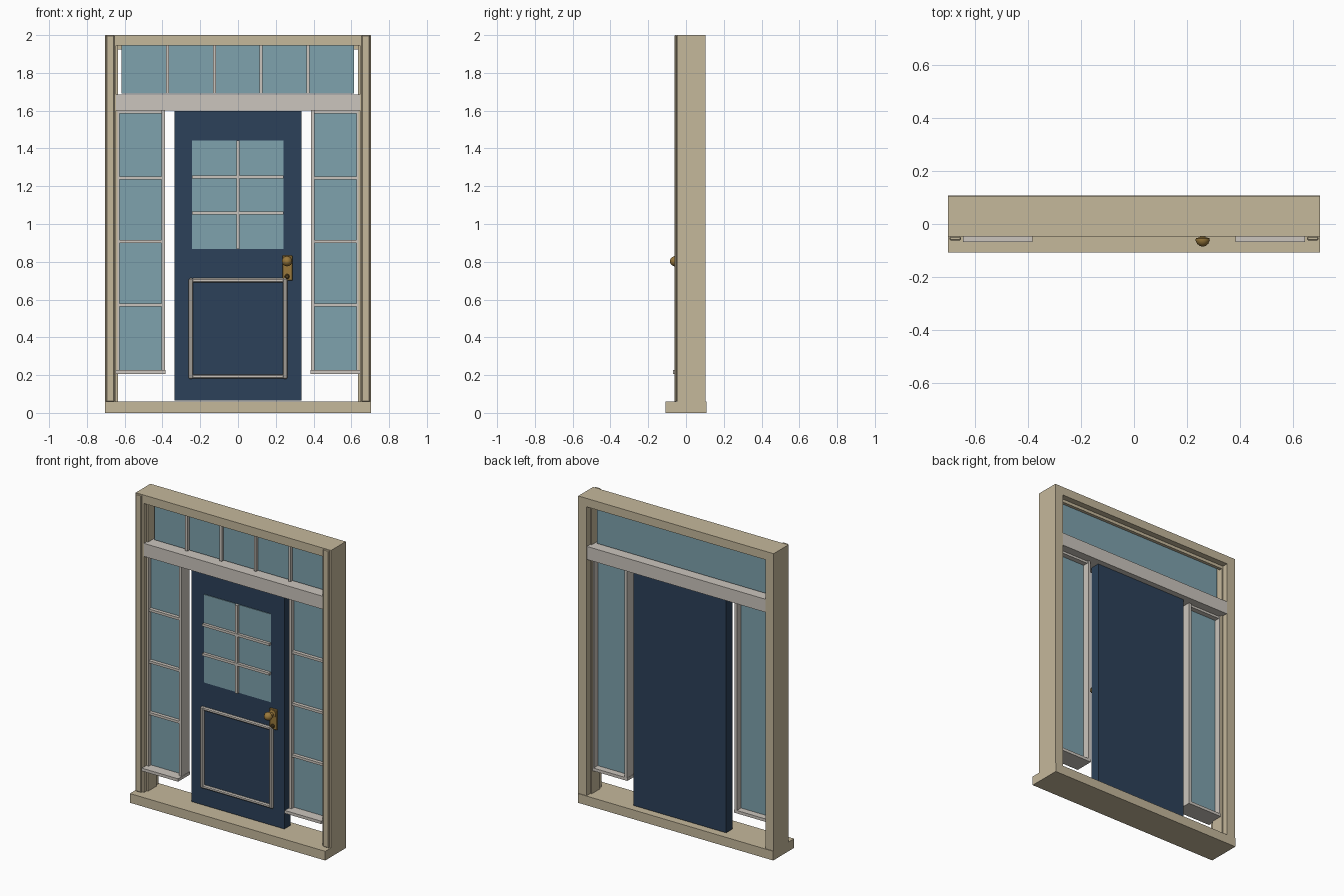
import bpy, math

cube = bpy.data.objects.get("Cube")
if cube:
    bpy.data.objects.remove(cube)


def material(name, rgb):
    m = bpy.data.materials.new(name)
    m.use_nodes = True
    color = (*rgb, 1)
    m.diffuse_color = color
    m.node_tree.nodes["Principled BSDF"].inputs["Base Color"].default_value = color
    return m


TAN = material("tan frame", (0.56, 0.48, 0.33))
PALE = material("pale trim", (0.60, 0.56, 0.51))
GLASS = material("blue glass", (0.21, 0.36, 0.42))
BLUE = material("navy door", (0.025, 0.053, 0.10))
GOLD = material("brass", (0.32, 0.19, 0.045))
DARK = material("dark brass", (0.08, 0.05, 0.015))


def box(name, x, y, z, mat, bevel=0):
    """Box spanning the (min, max) pairs x, y and z."""
    spans = (x, y, z)
    bpy.ops.mesh.primitive_cube_add(size=1, location=[(a + b) / 2 for a, b in spans])
    ob = bpy.context.object
    ob.name = name
    ob.scale = [abs(b - a) for a, b in spans]
    bpy.ops.object.transform_apply(location=False, rotation=False, scale=True)
    ob.data.materials.append(mat)
    if bevel:
        mod = ob.modifiers.new("Bevel", "BEVEL")
        mod.width, mod.segments = bevel, 1
    return ob


def pair(name, x, y, z, mat, bevel=0):
    """The same box on both sides."""
    box("left_" + name, x, y, z, mat, bevel)
    box("right_" + name, (-x[1], -x[0]), y, z, mat, bevel)


def lathe(name, profile, x, z, mat, steps=24):
    """Turn (radius, y) points around an axis along y."""
    verts, faces = [], []
    for r, y in profile:
        for i in range(steps):
            a = math.tau * i / steps
            verts.append((x + r * math.cos(a), y, z + r * math.sin(a)))
    for k in range(len(profile) - 1):
        for i in range(steps):
            j = (i + 1) % steps
            faces.append((k * steps + i, k * steps + j,
                          (k + 1) * steps + j, (k + 1) * steps + i))
    faces.append(tuple(reversed(range(steps))))
    faces.append(tuple(range((len(profile) - 1) * steps, len(profile) * steps)))
    me = bpy.data.meshes.new(name)
    me.from_pydata(verts, [], faces)
    me.materials.append(mat)
    ob = bpy.data.objects.new(name, me)
    bpy.context.collection.objects.link(ob)
    bpy.ops.object.select_all(action="DESELECT")
    ob.select_set(True)
    bpy.context.view_layer.objects.active = ob
    bpy.ops.object.mode_set(mode="EDIT")
    bpy.ops.mesh.select_all(action="SELECT")
    bpy.ops.mesh.normals_make_consistent(inside=False)
    bpy.ops.object.mode_set(mode="OBJECT")
    bpy.ops.object.shade_smooth_by_angle(angle=math.radians(35))


# Outer frame: threshold, jambs, head and stops
DEPTH = (-0.048, 0.104)
box("threshold", (-0.705, 0.705), (-0.108, 0.108), (0, 0.06), TAN)
pair("jamb", (0.645, 0.705), DEPTH, (0.06, 2), TAN)
pair("jamb_moulding", (0.655, 0.698), (-0.062, -0.048), (0.06, 2), TAN, 0.004)
pair("jamb_stop", (0.635, 0.645), (-0.02, 0.065), (0.06, 1.945), TAN)
box("head", (-0.645, 0.645), DEPTH, (1.945, 2), TAN)
box("head_stop", (-0.635, 0.635), (0.045, 0.065), (1.925, 1.945), TAN)
box("transom_bar", (-0.645, 0.645), (-0.048, 0.1), (1.6, 1.685), PALE)

# Transom window with four upright glazing bars
box("transom_glass", (-0.618, 0.614), (0.02, 0.04), (1.69, 1.945), GLASS)
for i in range(4):
    x = -0.373 + i * 0.248
    box(f"transom_bar_{i + 1}", (x - 0.008, x + 0.008), (0, 0.02), (1.69, 1.945), PALE)

# Side windows
pair("sidelight_glass", (0.405, 0.63), (0, 0.012), (0.225, 1.59), GLASS)
pair("sidelight_inner_stile", (0.387, 0.405), (-0.028, 0.055), (0.22, 1.6), PALE)
pair("sidelight_outer_stile", (0.628, 0.637), (-0.025, 0.05), (0.22, 1.6), PALE)
pair("sidelight_top_rail", (0.405, 0.63), (-0.02, 0.045), (1.585, 1.6), PALE)
pair("sidelight_sill", (0.385, 0.648), (-0.068, 0.055), (0.207, 0.226), PALE)
for i in range(3):
    z = 0.57 + i * 0.337
    pair(f"sidelight_bar_{i + 1}", (0.405, 0.63), (-0.022, 0), (z - 0.008, z + 0.008), PALE)

# Door leaf with its glazed upper half
box("door", (-0.335, 0.335), (0, 0.065), (0.065, 1.598), BLUE)
box("door_glass", (-0.243, 0.24), (-0.004, 0.001), (0.868, 1.443), GLASS)
box("door_upright_bar", (-0.009, 0.009), (-0.02, 0), (0.868, 1.443), PALE)
for i, z in enumerate((1.058, 1.25)):
    box(f"door_cross_bar_{i + 1}", (-0.243, 0.24), (-0.022, 0), (z - 0.008, z + 0.008), PALE)

# Raised moulding on the lower door panel
pair("panel_side_moulding", (0.237, 0.261), (-0.018, 0), (0.18, 0.713), PALE, 0.006)
for name, z in (("bottom", 0.181), ("top", 0.69)):
    box(f"panel_{name}_moulding", (-0.245, 0.245), (-0.017, 0), (z, z + 0.023), PALE, 0.006)

# Lock plate, knob and keyhole boss
box("lock_plate", (0.235, 0.289), (-0.012, 0), (0.7, 0.833), GOLD, 0.003)
lathe("door_knob", [(0.024, -0.01), (0.024, -0.018), (0.011, -0.022), (0.011, -0.05),
                    (0.026, -0.054), (0.027, -0.062), (0.021, -0.075),
                    (0.011, -0.083), (0.004, -0.085)], 0.26, 0.803, GOLD)
lathe("keyhole_boss", [(0.013, -0.011), (0.013, -0.018), (0.008, -0.022)], 0.26, 0.722, DARK)
